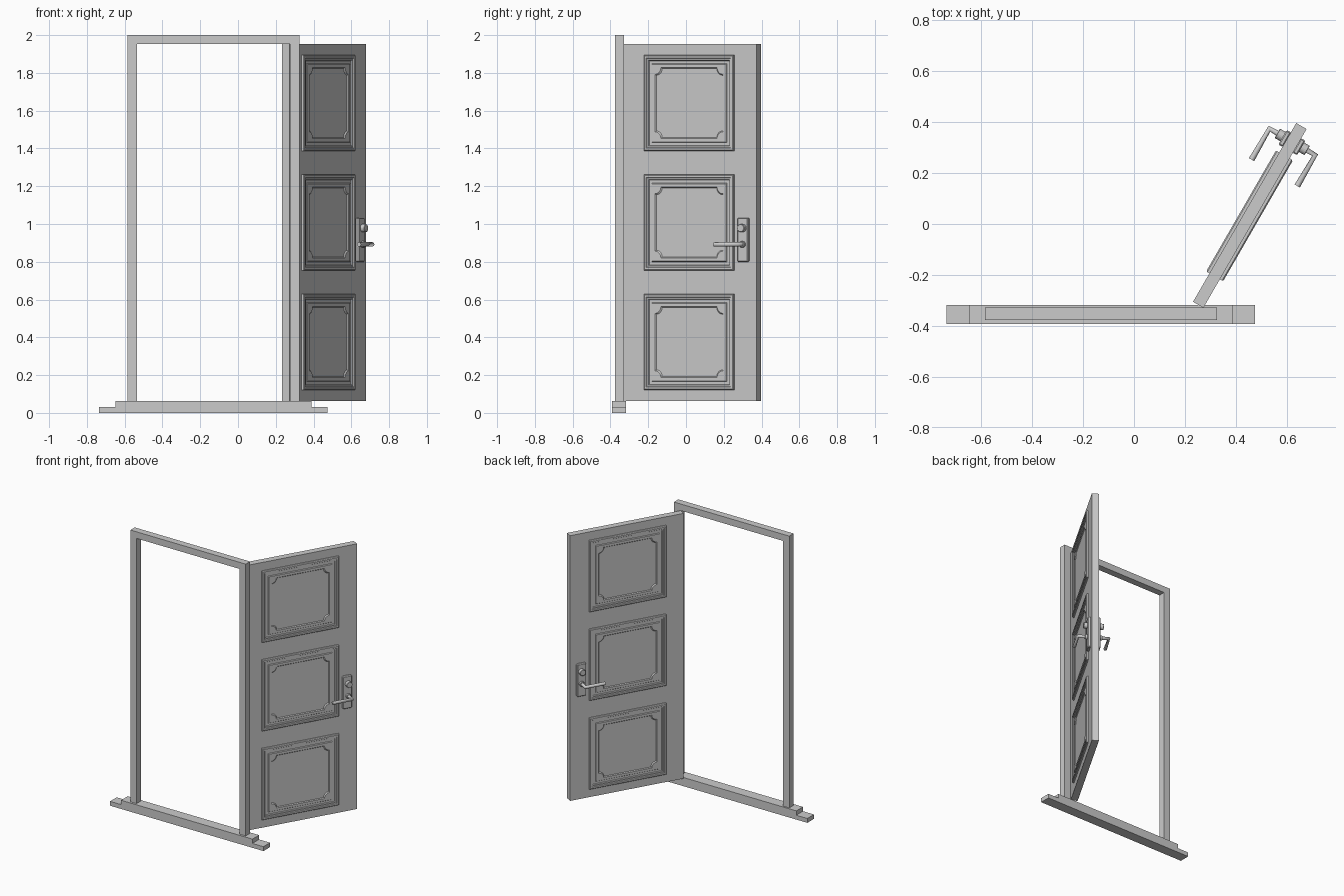
import bpy, bmesh, math
from mathutils import Matrix, Vector

if "Cube" in bpy.data.objects:
    bpy.data.objects.remove(bpy.data.objects["Cube"])

# Door leaf space: x along the leaf, y through its thickness, origin at the hinge
HINGE = Matrix.Translation((0.252, -0.317, 0)) @ Matrix.Rotation(math.radians(60), 4, 'Z')
HALF = 0.0235
LEVER_X = 0.738


def add_object(name, bm, matrix=None, mirrored=False, bevel=0.0):
    bmesh.ops.recalc_face_normals(bm, faces=bm.faces)
    mesh = bpy.data.meshes.new(name)
    bm.to_mesh(mesh)
    bm.free()
    ob = bpy.data.objects.new(name, mesh)
    bpy.context.collection.objects.link(ob)
    if matrix:
        ob.matrix_world = matrix
    if bevel:
        b = ob.modifiers.new("edge", 'BEVEL')
        b.width, b.segments = bevel, 1
    if mirrored:
        m = ob.modifiers.new("other_face", 'MIRROR')
        m.use_axis = (False, True, False)
        m.use_mirror_merge = False
    return ob


def box(name, lo, hi, **kw):
    lo, hi = Vector(lo), Vector(hi)
    bm = bmesh.new()
    bmesh.ops.create_cube(bm, size=1)
    bmesh.ops.scale(bm, vec=hi - lo, verts=bm.verts)
    bmesh.ops.translate(bm, vec=(lo + hi) / 2, verts=bm.verts)
    return add_object(name, bm, **kw)


def cylinder(name, x, z, radius, y0, y1, sides=20):
    bm = bmesh.new()
    place = Matrix.Translation((x, (y0 + y1) / 2, z)) @ Matrix.Rotation(math.pi / 2, 4, 'X')
    bmesh.ops.create_cone(bm, cap_ends=True, segments=sides, radius1=radius,
                          radius2=radius, depth=abs(y1 - y0), matrix=place)
    return add_object(name, bm, matrix=HINGE, mirrored=True, bevel=0.002)


def ring_points(half_w, half_h, notch):
    """Rectangle outline; a notch radius scoops each corner inwards."""
    pts, n = [], 8
    for sx, sz in ((1, 1), (-1, 1), (-1, -1), (1, -1)):
        corner = []
        for i in range(n + 1):
            t = i / n
            if notch:
                a = t * math.pi / 2
                dx, dz = notch * math.sin(a), notch * math.cos(a)
            else:
                dx, dz = 0.036 * max(0, 2 * t - 1), 0.036 * max(0, 1 - 2 * t)
            corner.append((sx * (half_w - dx), sz * (half_h - dz)))
        pts += corner if sx * sz > 0 else corner[::-1]
    return pts


def panel(name, cx, cz, half_w, half_h):
    # inset from the outline, height above the leaf face, corner notch
    rings = [(0, -0.002, 0), (0, 0.010, 0), (0.005, 0.015, 0), (0.016, 0.015, 0),
             (0.019, 0.010, 0), (0.027, 0.010, 0), (0.030, 0.003, 0),
             (0.045, 0.003, 0), (0.049, 0.009, 0),
             (0.066, 0.009, 0.036), (0.071, 0.003, 0.036)]
    bm = bmesh.new()
    prev = None
    for inset, height, notch in rings:
        ring = [bm.verts.new((cx + x, -HALF - height, cz + z))
                for x, z in ring_points(half_w - inset, half_h - inset, notch)]
        if prev:
            for i in range(len(ring)):
                j = (i + 1) % len(ring)
                bm.faces.new((prev[i], prev[j], ring[j], ring[i]))
        prev = ring
    bm.faces.new(prev)
    ob = add_object(name, bm, matrix=HINGE, mirrored=True)
    # Open shell: make sure the field faces outwards
    if ob.data.polygons[-1].normal.y > 0:
        ob.data.flip_normals()
    return ob


# Stepped sill
box("sill_lower", (-0.735, -0.392, 0), (0.475, -0.317, 0.031))
box("sill_upper", (-0.648, -0.392, 0.031), (0.388, -0.317, 0.062))

# Door frame: two jambs and head as one U shape
bm = bmesh.new()
outline = [(-0.585, 0.062), (-0.585, 2.0), (0.325, 2.0), (0.325, 0.062),
           (0.276, 0.062), (0.276, 1.953), (-0.536, 1.953), (-0.536, 0.062)]
face = bm.faces.new([bm.verts.new((x, -0.377, z)) for x, z in outline])
ext = bmesh.ops.extrude_face_region(bm, geom=[face])
bmesh.ops.translate(bm, vec=(0, 0.049, 0),
                    verts=[v for v in ext["geom"] if isinstance(v, bmesh.types.BMVert)])
add_object("door_frame", bm)

# Door leaf, swung open
box("door_leaf", (0, -HALF, 0.062), (0.81, HALF, 1.953), matrix=HINGE)

# Moulded panels on both faces
for i, cz in enumerate((0.375, 1.008, 1.64)):
    panel(f"door_panel_{i + 1}", 0.403, cz, 0.274, 0.254)

# Handle plate, lock cylinder and lever collar
box("handle_plate", (0.702, -HALF - 0.019, 0.80), (0.768, -HALF + 0.002, 1.033),
    matrix=HINGE, mirrored=True, bevel=0.005)
cylinder("lock_cylinder", LEVER_X, 0.978, 0.021, -HALF - 0.015, -HALF - 0.044)
cylinder("lever_collar", LEVER_X, 0.892, 0.017, -HALF - 0.015, -HALF - 0.034)

# Lever: a bar bent once, swept along a short path
curve = bpy.data.curves.new("handle_lever", 'CURVE')
curve.dimensions = '3D'
curve.bevel_depth = 0.012
curve.bevel_resolution = 2
curve.use_fill_caps = True
path = [(LEVER_X, -HALF - 0.015), (LEVER_X, -HALF - 0.080), (0.598, -HALF - 0.080)]
spline = curve.splines.new('POLY')
spline.points.add(len(path) - 1)
for p, (x, y) in zip(spline.points, path):
    p.co = (x, y, 0.892, 1)
lever = bpy.data.objects.new("handle_lever", curve)
bpy.context.collection.objects.link(lever)
lever.matrix_world = HINGE
bpy.context.view_layer.objects.active = lever
lever.select_set(True)
bpy.ops.object.convert(target='MESH')
lever = bpy.context.view_layer.objects.active
mirror = lever.modifiers.new("other_face", 'MIRROR')
mirror.use_axis = (False, True, False)
mirror.use_mirror_merge = False
